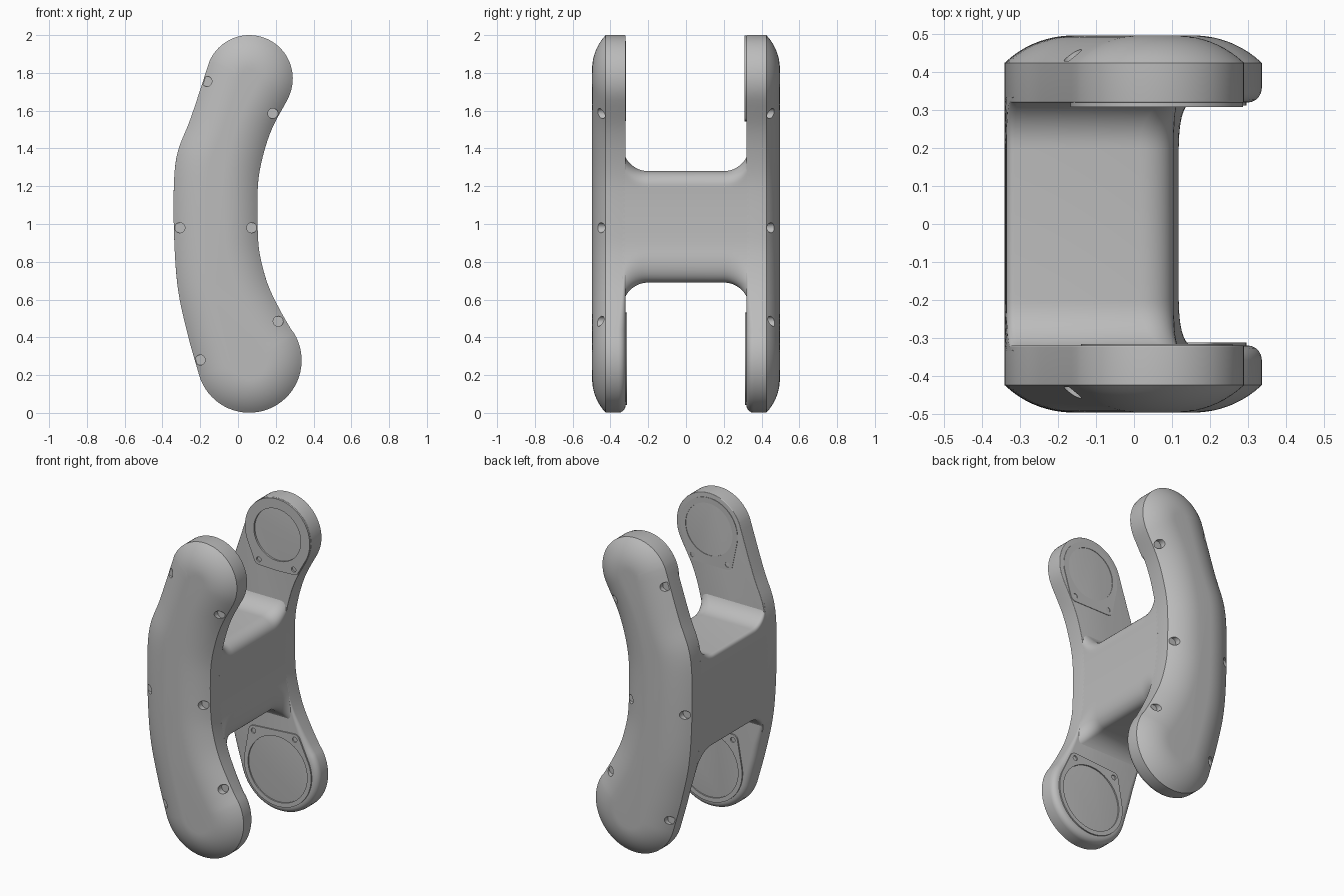
import bpy, bmesh, math
from mathutils import Vector
from mathutils.geometry import convex_hull_2d

if "Cube" in bpy.data.objects:
    bpy.data.objects.remove(bpy.data.objects["Cube"])

grey = bpy.data.materials.new("plain_grey")
grey.use_nodes = True
grey.diffuse_color = (0.5, 0.5, 0.5, 1)
grey.node_tree.nodes["Principled BSDF"].inputs["Base Color"].default_value = (0.5, 0.5, 0.5, 1)

# Side outline: two round lobes joined by a back edge and a front edge, as (z, x)
TOP, TOP_R = Vector((0.06, 1.77)), 0.23
LOW, LOW_R = Vector((0.06, 0.278)), 0.277
BACK = [(0.2, -0.206), (0.41, -0.265), (0.65, -0.317), (0.93, -0.338), (1.24, -0.338),
        (1.39, -0.317), (1.55, -0.254), (1.862, -0.151)]
FRONT = [(0.444, 0.28), (0.545, 0.222), (0.68, 0.158), (0.836, 0.116), (0.95, 0.105),
         (1.2, 0.105), (1.34, 0.127), (1.5, 0.178), (1.655, 0.26)]


def edge_x(pts, z):
    """Smooth x of an edge curve at height z."""
    n = len(pts) - 1
    i = max(k for k in range(n) if k == 0 or pts[k][0] <= z)

    def slope(k):
        a, b = pts[max(k - 1, 0)], pts[min(k + 1, n)]
        return (b[1] - a[1]) / (b[0] - a[0])
    (z0, x0), (z1, x1) = pts[i], pts[i + 1]
    h = z1 - z0
    t = (z - z0) / h
    return (x0 * (1 + 2 * t) * (1 - t) ** 2 + x1 * t * t * (3 - 2 * t)
            + h * slope(i) * t * (1 - t) ** 2 + h * slope(i + 1) * t * t * (t - 1))


def edge_points(pts, count=40):
    lo, hi = pts[0][0], pts[-1][0]
    zs = [lo + (hi - lo) * k / count for k in range(count + 1)]
    return [Vector((edge_x(pts, z), z)) for z in zs]


def arc(c, r, a0, a1, count=36):
    angles = [a0 + (a1 - a0) * k / count for k in range(1, count)]
    return [c + Vector((math.cos(a), math.sin(a))) * r for a in angles]


def angle(c, p):
    return math.atan2(p.y - c.y, p.x - c.x)


front, back = edge_points(FRONT), edge_points(BACK)[::-1]
outline = (front + arc(TOP, TOP_R, angle(TOP, front[-1]), angle(TOP, back[0])) + back
           + arc(LOW, LOW_R, angle(LOW, back[-1]) % math.tau, angle(LOW, front[0]) + math.tau))
normals = []
for i, p in enumerate(outline):
    d = (outline[(i + 1) % len(outline)] - outline[i - 1]).normalized()
    normals.append(Vector((d.y, -d.x)))


def loft(name, rings):
    """Object made of closed rings of points with a cap at each end."""
    bm = bmesh.new()
    vs = [[bm.verts.new(p) for p in ring] for ring in rings]
    for a, b in zip(vs, vs[1:]):
        for i in range(len(a)):
            bm.faces.new((a[i - 1], a[i], b[i], b[i - 1]))
    bm.faces.new(vs[0])
    bm.faces.new(vs[-1])
    bmesh.ops.recalc_face_normals(bm, faces=bm.faces)
    me = bpy.data.meshes.new(name)
    bm.to_mesh(me)
    bm.free()
    me.materials.append(grey)
    ob = bpy.data.objects.new(name, me)
    bpy.context.collection.objects.link(ob)
    return ob


def prism(name, pts, y0, y1):
    return loft(name, [[(p[0], y, p[1]) for p in pts] for y in (y0, y1)])


def circle(c, r, count=48):
    return arc(c, r, 0, math.tau * (count + 1) / count, count + 1)


def activate(ob):
    bpy.ops.object.select_all(action='DESELECT')
    ob.select_set(True)
    bpy.context.view_layer.objects.active = ob


def cut(ob, cutters):
    activate(ob)
    for c in cutters:
        m = ob.modifiers.new("cut", 'BOOLEAN')
        m.operation, m.solver, m.object = 'DIFFERENCE', 'EXACT', c
        bpy.ops.object.modifier_apply(modifier=m.name)
        bpy.data.objects.remove(c)


def smooth(ob):
    activate(ob)
    bpy.ops.object.shade_smooth_by_angle(angle=math.radians(30))


INNER, RIM, CROWN, DOME = 0.33, 0.425, 0.497, 0.18
DOME_R = (DOME ** 2 + (CROWN - RIM) ** 2) / (2 * (CROWN - RIM))
SCREWS = [(-0.165, 1.755), (0.185, 1.585), (-0.308, 0.98), (0.073, 0.98),
          (0.213, 0.485), (-0.2, 0.28)]


def side_plate(name, s):
    rings = []
    # Inner edge, rounded only around the lower lobe
    for k in range(6):
        a = math.pi / 2 * k / 5
        ring = []
        for p, n in zip(outline, normals):
            f = 0.004 + 0.034 * min(1, max(0, (0.75 - p.y) / 0.3))
            q = p - n * f * (1 - math.sin(a))
            ring.append((q.x, s * (INNER - 0.01 + f * (1 - math.cos(a))), q.y))
        rings.append(ring)
    # Wall and domed outer face
    for k in range(11):
        inset = DOME * k / 10
        y = CROWN - DOME_R + math.sqrt(DOME_R ** 2 - (DOME - inset) ** 2)
        ring = [p - n * inset for p, n in zip(outline, normals)]
        rings.append([(q.x, s * y, q.y) for q in ring])
    ob = loft(name, rings)
    cut(ob, [prism("cutter", circle(Vector(c), 0.027, 20), s * 0.43, s * 0.55) for c in SCREWS])
    smooth(ob)


def end_pad(name, s, c, r, recess, ears, face):
    """Raised mount with a round recess and two screw ears."""
    pts = circle(c, r, 64)
    for e in ears:
        pts += circle(c + Vector(e), 0.034, 20)
    pts = [pts[i] for i in convex_hull_2d(pts)]
    ob = prism(name, pts, s * face, s * 0.36)
    cutters = [prism("cutter", circle(c, recess, 64), s * 0.25, s * (face + 0.017))]
    cutters += [prism("cutter", circle(c + Vector(e), 0.016, 16), s * 0.25, s * (face + 0.015))
                for e in ears]
    cut(ob, cutters)
    smooth(ob)


TOP_EARS = [(-0.13, -0.19), (0.115, -0.19)]
LOW_EARS = [(-0.17, 0.2), (0.12, 0.22)]
for side, s in (("front", -1), ("back", 1)):
    side_plate(side + "_side_plate", s)
    wide = s > 0
    end_pad(side + "_upper_mount", s, TOP, 0.228 if wide else 0.2, 0.165, TOP_EARS,
            0.309 if wide else 0.317)
    end_pad(side + "_lower_mount", s, LOW, 0.236, 0.208, LOW_EARS, 0.312)

# Cross bar, flaring into the side plates with round fillets
BAR_LOW, BAR_HIGH, FILLET = 0.69, 1.28, 0.135


def rounding(d, rx, rz):
    """Pull-in of a face at distance d from an end with an elliptical corner."""
    return 0 if d >= rz else rx * (1 - math.sqrt(max(0, 1 - ((rz - d) / rz) ** 2)))


stations = [(-0.2, 0), (0.2, 0)]
for k in range(1, 13):
    a = math.pi / 2 * k / 12
    y, rise = 0.2 + FILLET * math.sin(a), FILLET * (1 - math.cos(a))
    stations = [(-y, rise)] + stations + [(y, rise)]
rings = []
for y, rise in stations:
    lo, hi = BAR_LOW - rise, BAR_HIGH + rise
    keep = 1 - 0.8 * rise / FILLET
    zs = [(lo + hi) / 2 - (hi - lo) / 2 * math.cos(math.pi * k / 40) for k in range(41)]
    right = [(edge_x(FRONT, z) - rounding(z - lo, 0.11 * keep, 0.16)
              - rounding(hi - z, 0.1 * keep, 0.08), y, z) for z in zs]
    left = [(edge_x(BACK, z) + rounding(z - lo, 0.02, 0.02)
             + rounding(hi - z, 0.02, 0.02), y, z) for z in zs]
    rings.append(right + left[::-1])
smooth(loft("cross_bar", rings))
